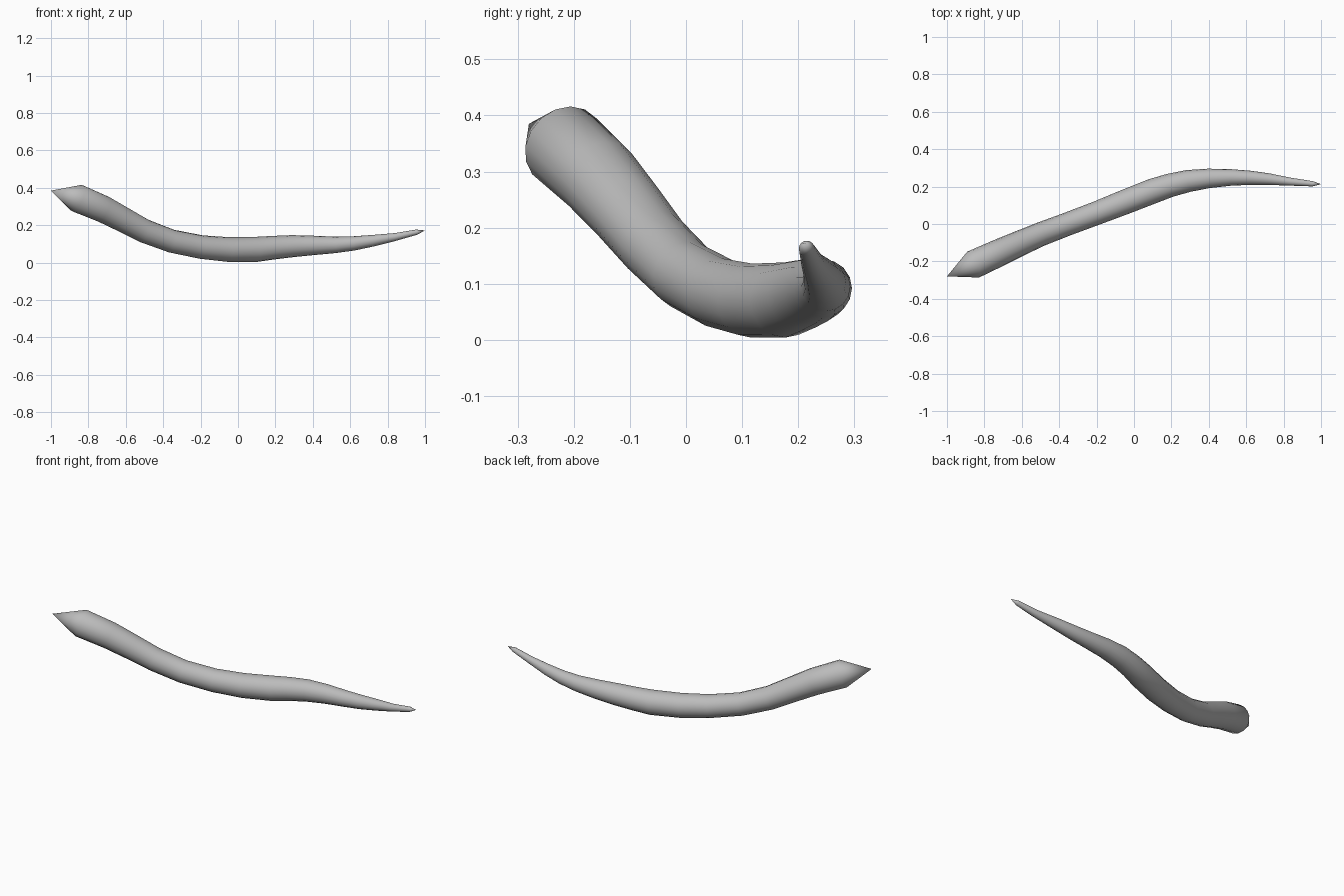
import bpy, bmesh, math
from mathutils import Vector

if "Cube" in bpy.data.objects:
    bpy.data.objects.remove(bpy.data.objects["Cube"])

SIDES = 16
# Centre line and radius of the horn-like body: x, y, z, r
PATH = [
    (-0.86, -0.217, 0.345, 0.076), (-0.72, -0.153, 0.286, 0.073),
    (-0.61, -0.103, 0.228, 0.068), (-0.50, -0.055, 0.169, 0.064),
    (-0.355, 0.0, 0.115, 0.062), (-0.195, 0.06, 0.083, 0.063),
    (-0.05, 0.117, 0.070, 0.066), (0.10, 0.176, 0.071, 0.067),
    (0.19, 0.206, 0.080, 0.063), (0.29, 0.230, 0.088, 0.059),
    (0.40, 0.244, 0.092, 0.052), (0.52, 0.249, 0.095, 0.044),
    (0.62, 0.247, 0.103, 0.038), (0.72, 0.240, 0.117, 0.031),
    (0.84, 0.226, 0.137, 0.021), (0.955, 0.215, 0.163, 0.014),
]
THICK_TIP = (-1.0, -0.28, 0.385)
THIN_TIP = (1.0, 0.213, 0.172)

bm = bmesh.new()
pts = [Vector(p[:3]) for p in PATH]
rings = []
# Rings of the swept body, square to the path
for i, p in enumerate(pts):
    t = (pts[min(i + 1, len(pts) - 1)] - pts[max(i - 1, 0)]).normalized()
    side = Vector((0, 0, 1)).cross(t).normalized()
    up = t.cross(side)
    r = PATH[i][3]
    rings.append([bm.verts.new(p + r * (side * math.cos(a) + up * math.sin(a)))
                  for a in (2 * math.pi * k / SIDES for k in range(SIDES))])
for a, b in zip(rings, rings[1:]):
    for k in range(SIDES):
        n = (k + 1) % SIDES
        bm.faces.new((a[k], a[n], b[n], b[k]))
# Pointed ends
for tip, ring in ((THICK_TIP, rings[0]), (THIN_TIP, rings[-1])):
    v = bm.verts.new(tip)
    for k in range(SIDES):
        bm.faces.new((v, ring[k], ring[(k + 1) % SIDES]))
bmesh.ops.recalc_face_normals(bm, faces=bm.faces)

mesh = bpy.data.meshes.new("curved_body")
bm.to_mesh(mesh)
bm.free()
mat = bpy.data.materials.new("plain grey")
mat.diffuse_color = (0.5, 0.5, 0.5, 1)
mat.use_nodes = True
mat.node_tree.nodes["Principled BSDF"].inputs["Base Color"].default_value = mat.diffuse_color
mesh.materials.append(mat)
obj = bpy.data.objects.new("curved_body", mesh)
bpy.context.collection.objects.link(obj)
bpy.context.view_layer.objects.active = obj
obj.select_set(True)
bpy.ops.object.shade_smooth_by_angle(angle=math.radians(35))
